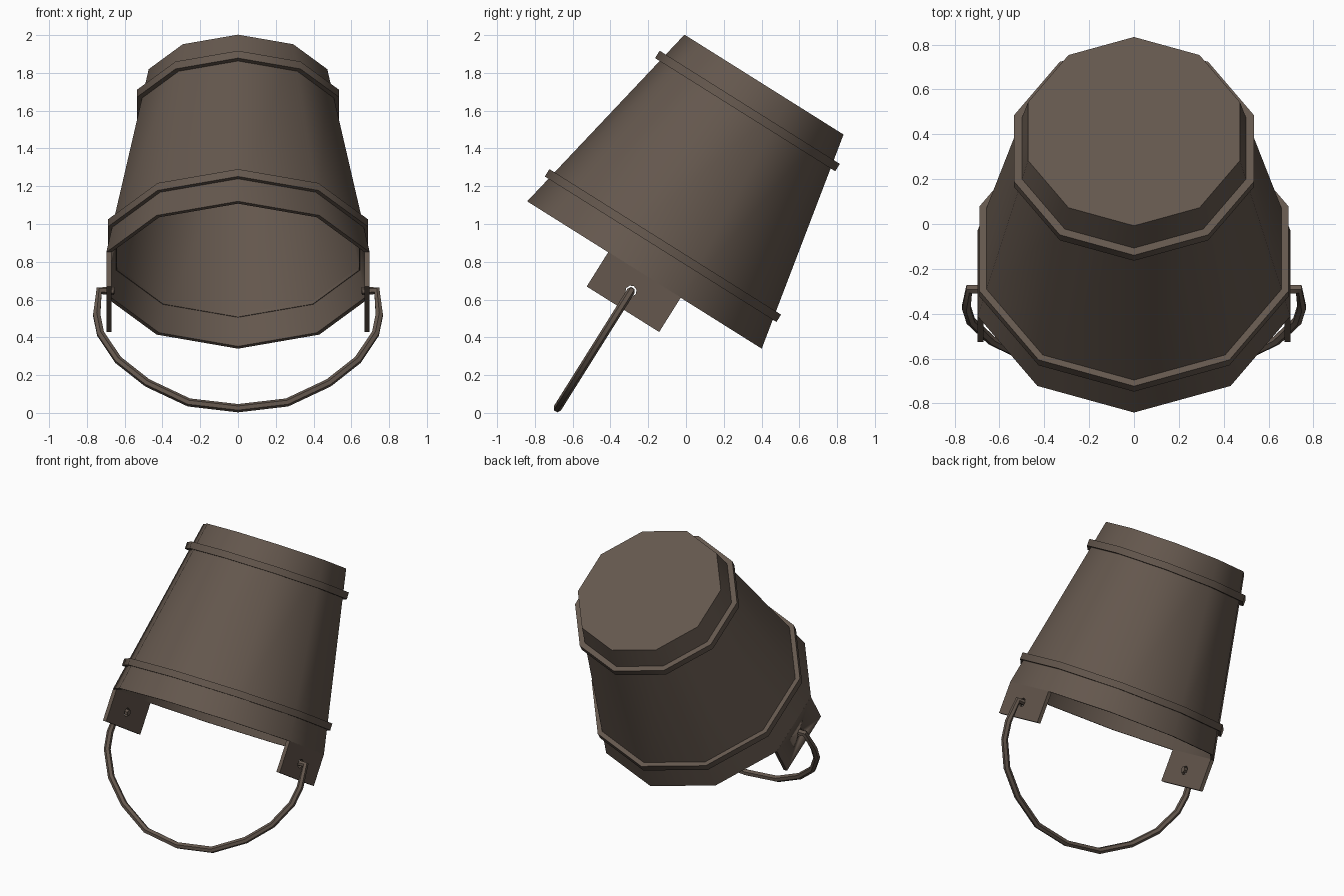
import bpy, bmesh, math
from mathutils import Matrix, Vector

if "Cube" in bpy.data.objects:
    bpy.data.objects.remove(bpy.data.objects["Cube"])

SIDES = 10
iron = bpy.data.materials.new("dark brown metal")
iron.diffuse_color = (0.128, 0.096, 0.075, 1)
iron.use_nodes = True
iron.node_tree.nodes["Principled BSDF"].inputs["Base Color"].default_value = iron.diffuse_color

# Bucket frame: origin at the rim centre, local z runs to the closed end
ay, az = 0.532, 0.847
FRAME = Matrix(((1, 0, 0, 0),
                (0, az, ay, -0.22),
                (0, -ay, az, 0.73),
                (0, 0, 0, 1)))


def finish(ob):
    ob.matrix_world = FRAME
    ob.data.materials.clear()
    ob.data.materials.append(iron)
    bpy.ops.object.select_all(action='DESELECT')
    ob.select_set(True)
    bpy.context.view_layer.objects.active = ob
    bpy.ops.object.shade_smooth_by_angle(angle=math.radians(50))
    return ob


def mesh_object(name, bm):
    bmesh.ops.recalc_face_normals(bm, faces=bm.faces)
    me = bpy.data.meshes.new(name)
    bm.to_mesh(me)
    bm.free()
    ob = bpy.data.objects.new(name, me)
    bpy.context.collection.objects.link(ob)
    return ob


def lathe(name, profile, closed):
    """Ten-sided revolve of (radius, height) points; open profiles get end caps."""
    bm = bmesh.new()
    rings = []
    for r, z in profile:
        rings.append([bm.verts.new((r * math.sin(math.tau * i / SIDES),
                                    r * math.cos(math.tau * i / SIDES), z))
                      for i in range(SIDES)])
    pairs = list(zip(rings, rings[1:]))
    if closed:
        pairs.append((rings[-1], rings[0]))
    else:
        bm.faces.new(rings[0])
        bm.faces.new(rings[-1])
    for a, b in pairs:
        for i in range(SIDES):
            j = (i + 1) % SIDES
            bm.faces.new((a[i], a[j], b[j], b[i]))
    return finish(mesh_object(name, bm))


# Tapered, hollow bucket body
lathe("bucket_body", [(0.497, 1.19), (0.733, 0), (0.71, 0), (0.478, 1.16)], False)

# Raised hoops
for name, z, r in (("base_hoop", 1.025, 0.563), ("rim_hoop", 0.184, 0.724)):
    lathe(name, [(r - 0.05, z - 0.023), (r, z - 0.023),
                 (r, z + 0.023), (r - 0.05, z + 0.023)], True)

# Cutter for the handle holes
bm = bmesh.new()
bmesh.ops.create_cone(bm, cap_ends=True, segments=8, radius1=0.03, radius2=0.03, depth=2,
                      matrix=Matrix.Translation((0, -0.015, -0.11)) @ Matrix.Rotation(math.pi / 2, 4, 'Y'))
cutter = finish(mesh_object("hole_cutter", bm))
cutter.hide_render = True
cutter.display_type = 'WIRE'

# Square ears continuing two sides of the body
for side, s in (("left", -1), ("right", 1)):
    bm = bmesh.new()
    bmesh.ops.create_cube(bm, size=1, matrix=Matrix.Translation((s * 0.684, 0, -0.106))
                          @ Matrix.Diagonal((0.026, 0.453, 0.216, 1)))
    ear = finish(mesh_object(side + "_ear", bm))
    mod = ear.modifiers.new("hole", 'BOOLEAN')
    mod.operation = 'DIFFERENCE'
    mod.object = cutter
    mod.solver = 'EXACT'

# Bail handle hooked through the ears
half = [(0.655, -0.11), (0.735, -0.108), (0.748, -0.26), (0.728, -0.376),
        (0.635, -0.54), (0.48, -0.684), (0.26, -0.806)]
path = [(-x, z) for x, z in half] + [(0, -0.842)] + half[::-1]
cu = bpy.data.curves.new("handle", 'CURVE')
cu.dimensions = '3D'
cu.bevel_depth = 0.022
cu.bevel_resolution = 1
cu.use_fill_caps = True
sp = cu.splines.new('POLY')
sp.points.add(len(path) - 1)
for p, (x, z) in zip(sp.points, path):
    p.co = (x, -0.015, z, 1)
handle = bpy.data.objects.new("handle", cu)
bpy.context.collection.objects.link(handle)
bpy.ops.object.select_all(action='DESELECT')
handle.select_set(True)
bpy.context.view_layer.objects.active = handle
bpy.ops.object.convert(target='MESH')
finish(bpy.context.view_layer.objects.active)
